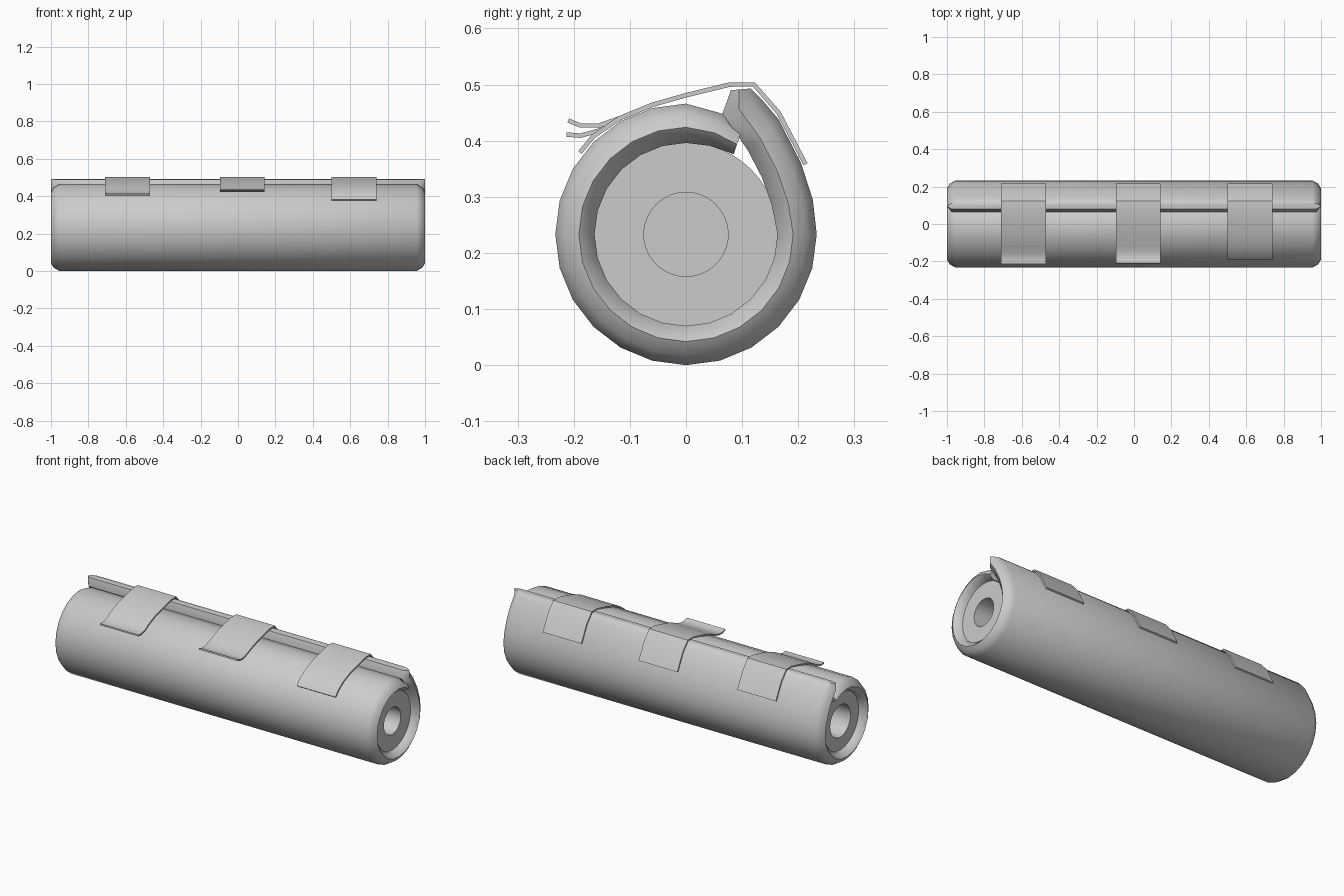
import bpy, bmesh, math
from mathutils import Vector

if "Cube" in bpy.data.objects:
    bpy.data.objects.remove(bpy.data.objects["Cube"])

CZ = 0.233          # axis height
R_OUT, R_IN = 0.233, 0.163


def finish(bm, name, angle):
    bmesh.ops.recalc_face_normals(bm, faces=bm.faces)
    mesh = bpy.data.meshes.new(name)
    bm.to_mesh(mesh)
    bm.free()
    ob = bpy.data.objects.new(name, mesh)
    bpy.context.collection.objects.link(ob)
    bpy.ops.object.select_all(action='DESELECT')
    ob.select_set(True)
    bpy.context.view_layer.objects.active = ob
    bpy.ops.object.shade_smooth_by_angle(angle=math.radians(angle))
    return ob


def loft(bm, rings, closed=False, caps=True):
    vs = [[bm.verts.new(p) for p in r] for r in rings]
    n = len(vs[0])
    pairs = list(zip(vs, vs[1:])) + ([(vs[-1], vs[0])] if closed else [])
    for a, b in pairs:
        for i in range(n):
            j = (i + 1) % n
            bm.faces.new((a[i], a[j], b[j], b[i]))
    if caps:
        bm.faces.new(vs[0])
        bm.faces.new(vs[-1])


# padded wrap: (outer, inner) stations in yz, from tucked end round to raised flap
stations = [((0.100, 0.420), (0.085, 0.376)), ((0.065, 0.448), (0.042, 0.391))]
for k in range(6, 25):
    a = math.radians(15 * k)
    c, s = math.cos(a), math.sin(a)
    stations.append(((R_OUT * c, CZ + R_OUT * s), (R_IN * c, CZ + R_IN * s)))
stations += [((0.226, 0.295), (0.153, 0.285)), ((0.205, 0.360), (0.135, 0.335)),
             ((0.165, 0.438), (0.110, 0.383)), ((0.138, 0.470), (0.065, 0.448)),
             ((0.115, 0.493), (0.080, 0.490))]
# rounded edge across the thickness: (x, blend from outer to inner)
edge = [(0.955, 0.0), (0.985, 0.25), (1.0, 0.6), (0.975, 1.0)]
rim = edge + [(-x, t) for x, t in reversed(edge)]
rings = []
for o, i in stations:
    o, i = Vector(o), Vector(i)
    rings.append([(x, *o.lerp(i, t)) for x, t in rim])
bm = bmesh.new()
loft(bm, rings)
finish(bm, "padded_wrap", 50)

# core with a blind hole in each end
prof = [(0.76, 0.0), (0.76, 0.075), (0.96, 0.075), (0.96, 0.164),
        (-0.96, 0.164), (-0.96, 0.09), (-0.76, 0.09), (-0.76, 0.0)]
N = 48
bm = bmesh.new()
loft(bm, [[(x, r * math.cos(2 * math.pi * k / N), CZ + r * math.sin(2 * math.pi * k / N))
           for k in range(N)] for x, r in prof[1:-1]])
finish(bm, "core", 40)

# straps: shared path over the flap, each with its own loose end
over = [(0.213, 0.358), (0.165, 0.450), (0.121, 0.500), (0.078, 0.500),
        (0.0, 0.481), (-0.060, 0.464), (-0.118, 0.440)]
tails = [
    (-0.59, [(-0.155, 0.418), (-0.188, 0.409), (-0.213, 0.411)]),
    (0.023, [(-0.155, 0.427), (-0.188, 0.427), (-0.210, 0.436)]),
    (0.62, [(-0.165, 0.408), (-0.189, 0.379)]),
]


def strap(x0, tail, name, w=0.12, h=0.004):
    pts = [Vector(p) for p in over + tail]
    rings = []
    for k, p in enumerate(pts):
        d = (pts[min(k + 1, len(pts) - 1)] - pts[max(k - 1, 0)]).normalized()
        n = Vector((d.y, -d.x)) * h
        a, b = p + n, p - n
        rings.append([(x0 - w, *a), (x0 + w, *a), (x0 + w, *b), (x0 - w, *b)])
    bm = bmesh.new()
    loft(bm, rings)
    finish(bm, name, 40)


for k, (x0, tail) in enumerate(tails):
    strap(x0, tail, f"strap_{k + 1}")
